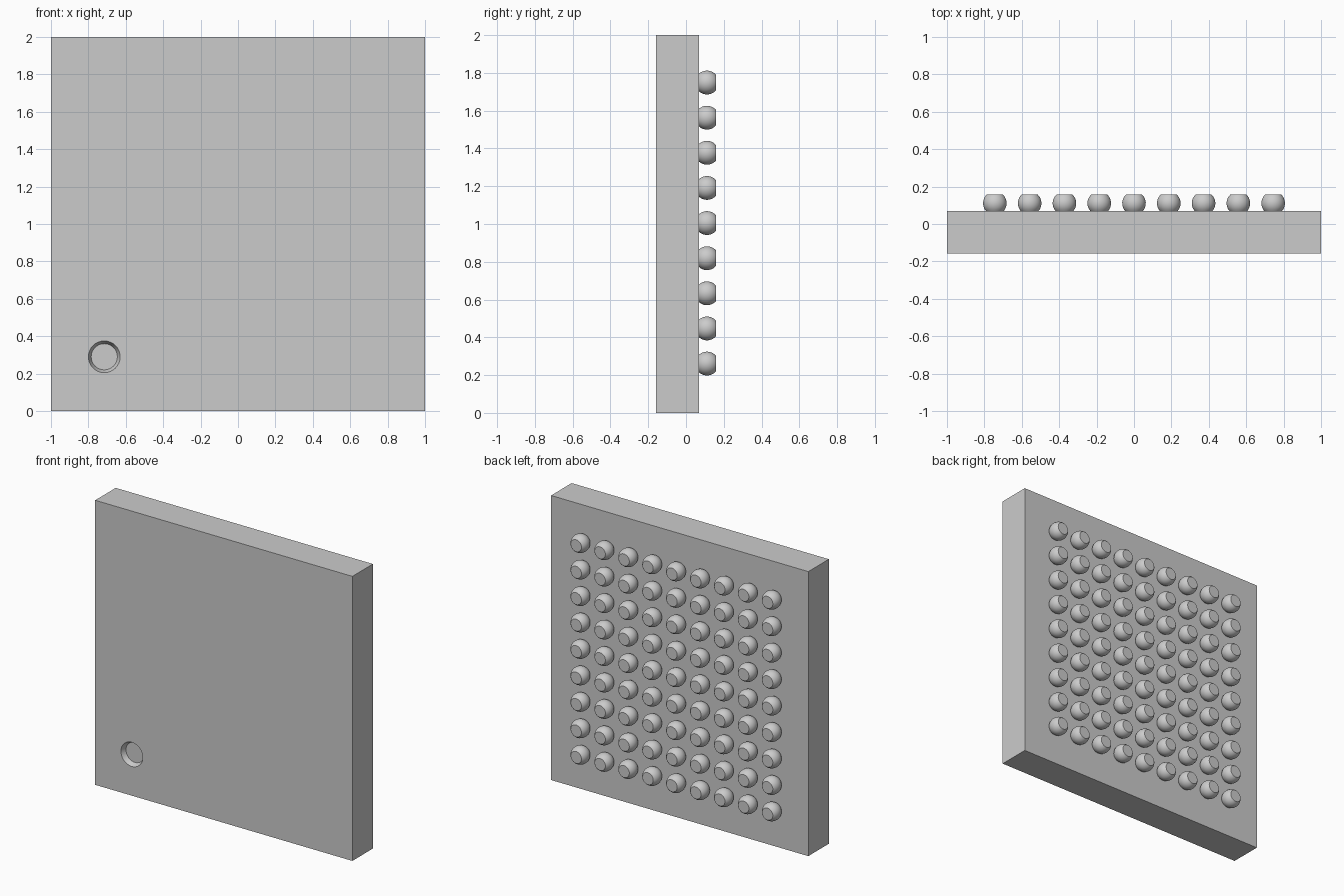
import bpy, bmesh
from math import sin, cos, pi, asin, radians
from mathutils import Matrix

if "Cube" in bpy.data.objects:
    bpy.data.objects.remove(bpy.data.objects["Cube"])

FRONT, BACK, TIP = -0.158, 0.07, 0.158   # y of package faces and of the ball tips
BALL_R, BALL_Y = 0.063, 0.111
PITCH, COUNT, SEG = 0.186, 9, 32


def new_object(name, bm, location=(0, 0, 0)):
    bmesh.ops.recalc_face_normals(bm, faces=bm.faces)
    mesh = bpy.data.meshes.new(name)
    bm.to_mesh(mesh)
    bm.free()
    obj = bpy.data.objects.new(name, mesh)
    obj.location = location
    bpy.context.collection.objects.link(obj)
    return obj


def lathe_y(profile):
    """Closed solid turned around the y axis from (radius, y) points."""
    bm = bmesh.new()
    rings = [[bm.verts.new((r * cos(2 * pi * i / SEG), y, r * sin(2 * pi * i / SEG)))
              for i in range(SEG)] for r, y in profile]
    for a, b in zip(rings, rings[1:]):
        for i in range(SEG):
            j = (i + 1) % SEG
            bm.faces.new((a[i], a[j], b[j], b[i]))
    bm.faces.new(rings[0])
    bm.faces.new(rings[-1])
    return bm


def smooth(obj):
    bpy.ops.object.select_all(action='DESELECT')
    obj.select_set(True)
    bpy.context.view_layer.objects.active = obj
    bpy.ops.object.shade_smooth_by_angle(angle=radians(30))


# Package body
bm = bmesh.new()
bmesh.ops.create_cube(bm, size=1, matrix=Matrix.Diagonal((2, BACK - FRONT, 2, 1)))
body = new_object("package_body", bm, (0, (FRONT + BACK) / 2, 1))

# Tapered round corner mark sunk into the front
cutter = new_object("mark_cutter", lathe_y([(0.1, -0.035), (0.085, 0), (0.07, 0.035)]),
                    (-0.715, FRONT, 0.29))
cutter.hide_render = True
cut = body.modifiers.new("corner_mark", 'BOOLEAN')
cut.operation, cut.solver, cut.object = 'DIFFERENCE', 'EXACT', cutter
bpy.context.view_layer.objects.active = body
bpy.ops.object.modifier_apply(modifier=cut.name)
bpy.data.objects.remove(cutter)
smooth(body)

# Solder ball with flattened ends, repeated as a square grid on the back
a0, a1 = asin((BACK - BALL_Y) / BALL_R), asin((TIP - BALL_Y) / BALL_R)
angles = [a0 + (a1 - a0) * i / 10 for i in range(11)]
ball = new_object("solder_ball", lathe_y([(BALL_R * cos(a), BALL_R * sin(a)) for a in angles]))
smooth(ball)
half = (COUNT - 1) / 2
for row in range(COUNT):
    for col in range(COUNT):
        obj = ball if row == col == 0 else ball.copy()
        obj.location = ((col - half) * PITCH, BALL_Y, 1.005 + (row - half) * PITCH)
        if obj is not ball:
            bpy.context.collection.objects.link(obj)
